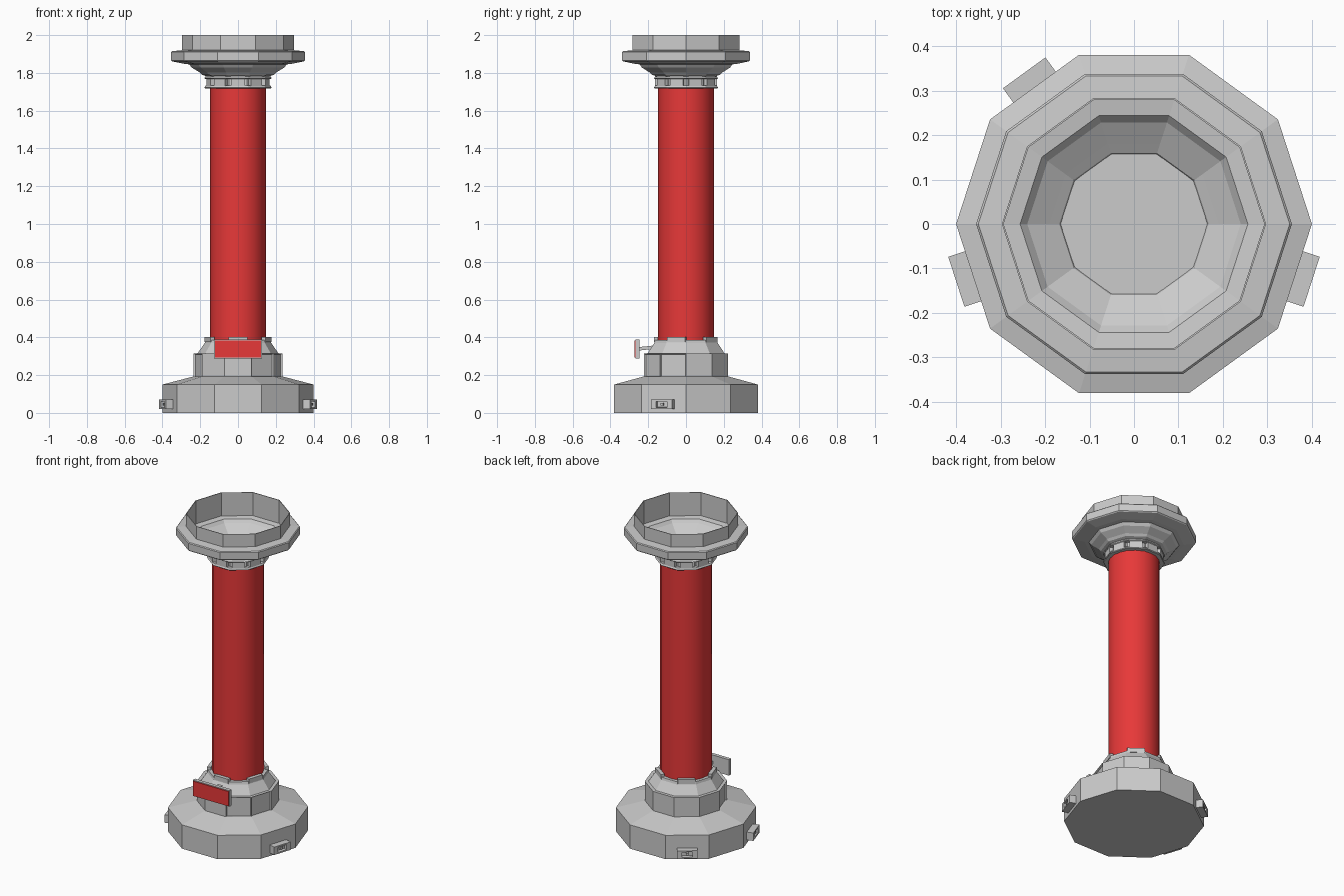
import bpy, bmesh
from math import cos, sin, pi, radians
from mathutils import Matrix, Vector

if "Cube" in bpy.data.objects:
    bpy.data.objects.remove(bpy.data.objects["Cube"])

red = bpy.data.materials.new("red_paint")
red.diffuse_color = (0.8, 0.04, 0.04, 1)
red.use_nodes = True
red.node_tree.nodes["Principled BSDF"].inputs["Base Color"].default_value = red.diffuse_color


def finish(name, bm, mat=None):
    bmesh.ops.recalc_face_normals(bm, faces=bm.faces)
    me = bpy.data.meshes.new(name)
    bm.to_mesh(me)
    bm.free()
    ob = bpy.data.objects.new(name, me)
    bpy.context.collection.objects.link(ob)
    if mat:
        me.materials.append(mat)
    return ob


def lathe(profile, n=10, cap=True, loop=False):
    """Turn (radius, z) points into an n-sided solid with a corner on +x."""
    bm = bmesh.new()
    rings = [[bm.verts.new((r * cos(2 * pi * i / n), r * sin(2 * pi * i / n), z))
              for i in range(n)] for r, z in profile]
    pairs = list(zip(rings, rings[1:])) + ([(rings[-1], rings[0])] if loop else [])
    for a, b in pairs:
        for i in range(n):
            j = (i + 1) % n
            bm.faces.new((a[i], a[j], b[j], b[i]))
    if cap and not loop:
        bm.faces.new(rings[0][::-1])
        bm.faces.new(rings[-1])
    return bm


def box_at(bm, az, r, z, size, tilt=0):
    """Box on facet direction az: size is (radial, tangential, vertical)."""
    m = (Matrix.Rotation(radians(az), 4, 'Z') @ Matrix.Translation((r, 0, z))
         @ Matrix.Rotation(radians(tilt), 4, 'Y') @ Matrix.Diagonal((*size, 1)))
    return bmesh.ops.create_cube(bm, size=1, matrix=m)["verts"]


# Ten-sided foot with sloping top
finish("foot", lathe([(0.4, 0), (0.4, 0.15), (0.235, 0.193)]))

# Collar with recessed panels on some facets
bm = lathe([(0.235, 0.18), (0.235, 0.314), (0.215, 0.314), (0.176, 0.37), (0.172, 0.385)])
bm.normal_update()
panels = []
for az in (198, 306, 342):
    d = Vector((cos(radians(az)), sin(radians(az)), 0))
    panels += [f for f in bm.faces if f.normal.dot(d) > 0.999 and 0.2 < f.calc_center_median().z < 0.3]
bmesh.ops.inset_individual(bm, faces=panels, thickness=0.008, depth=-0.01)
finish("collar", bm)

# Clips gripping the foot of the tube
bm = bmesh.new()
for k in range(5):
    box_at(bm, 54 + 72 * k, 0.158, 0.388, (0.022, 0.1, 0.028))
finish("lower_clips", bm)

# Smooth red tube
tube = finish("tube", lathe([(0.147, 0.37), (0.147, 1.735)], 20), red)
for p in tube.data.polygons:
    p.use_smooth = len(p.vertices) == 4

# Neck with two thin rings and a bracket on each facet
finish("neck", lathe([(0.152, 1.72), (0.152, 1.78)]))
for nm, z in (("neck_ring_lower", 1.718), ("neck_ring_upper", 1.768)):
    finish(nm, lathe([(0.15, z), (0.174, z), (0.178, z + 0.004), (0.172, z + 0.014), (0.15, z + 0.014)], loop=True))
bm = bmesh.new()
for k in range(10):
    box_at(bm, 18 + 36 * k, 0.154, 1.755, (0.022, 0.072, 0.056))
finish("neck_brackets", bm)

# Hollow flared head: outside up to the rim, then down the inside
finish("head", lathe([(0.165, 1.782), (0.19, 1.79), (0.202, 1.802), (0.245, 1.828), (0.258, 1.845),
                      (0.285, 1.848), (0.35, 1.861), (0.355, 1.866), (0.355, 1.91), (0.35, 1.915),
                      (0.297, 1.92), (0.297, 2.0), (0.293, 2.0), (0.293, 1.854), (0.256, 1.849),
                      (0.24, 1.831), (0.19, 1.801), (0.168, 1.788)], loop=True))

# Lugs on the foot, each with a recessed slot and a pin
bm = bmesh.new()
pins = bmesh.new()
for az in (126, 198, 342):
    verts = box_at(bm, az, 0.392, 0.045, (0.056, 0.118, 0.05))
    d = Vector((cos(radians(az)), sin(radians(az)), 0))
    bm.normal_update()
    face = [f for f in {f for v in verts for f in v.link_faces} if f.normal.dot(d) > 0.99]
    bmesh.ops.inset_individual(bm, faces=face, thickness=0.013)
    side = Vector((-d.y, d.x, 0))
    for v in face[0].verts:
        t = v.co.dot(side)
        v.co -= side * t * 0.4
    ret = bmesh.ops.inset_individual(bm, faces=face, thickness=0.001, depth=-0.02)
    box_at(pins, az, 0.405, 0.045, (0.02, 0.016, 0.014))
finish("foot_lugs", bm)
finish("lug_pins", pins)

# Sign plate on a short stem at the front
bm = bmesh.new()
box_at(bm, 270, 0.256, 0.338, (0.022, 0.256, 0.1))
finish("plate_back", bm)
bm = bmesh.new()
box_at(bm, 270, 0.2685, 0.338, (0.007, 0.246, 0.092))
finish("plate_front", bm, red)
bm = bmesh.new()
box_at(bm, 270, 0.205, 0.344, (0.1, 0.03, 0.018), 6)
finish("plate_stem", bm)
